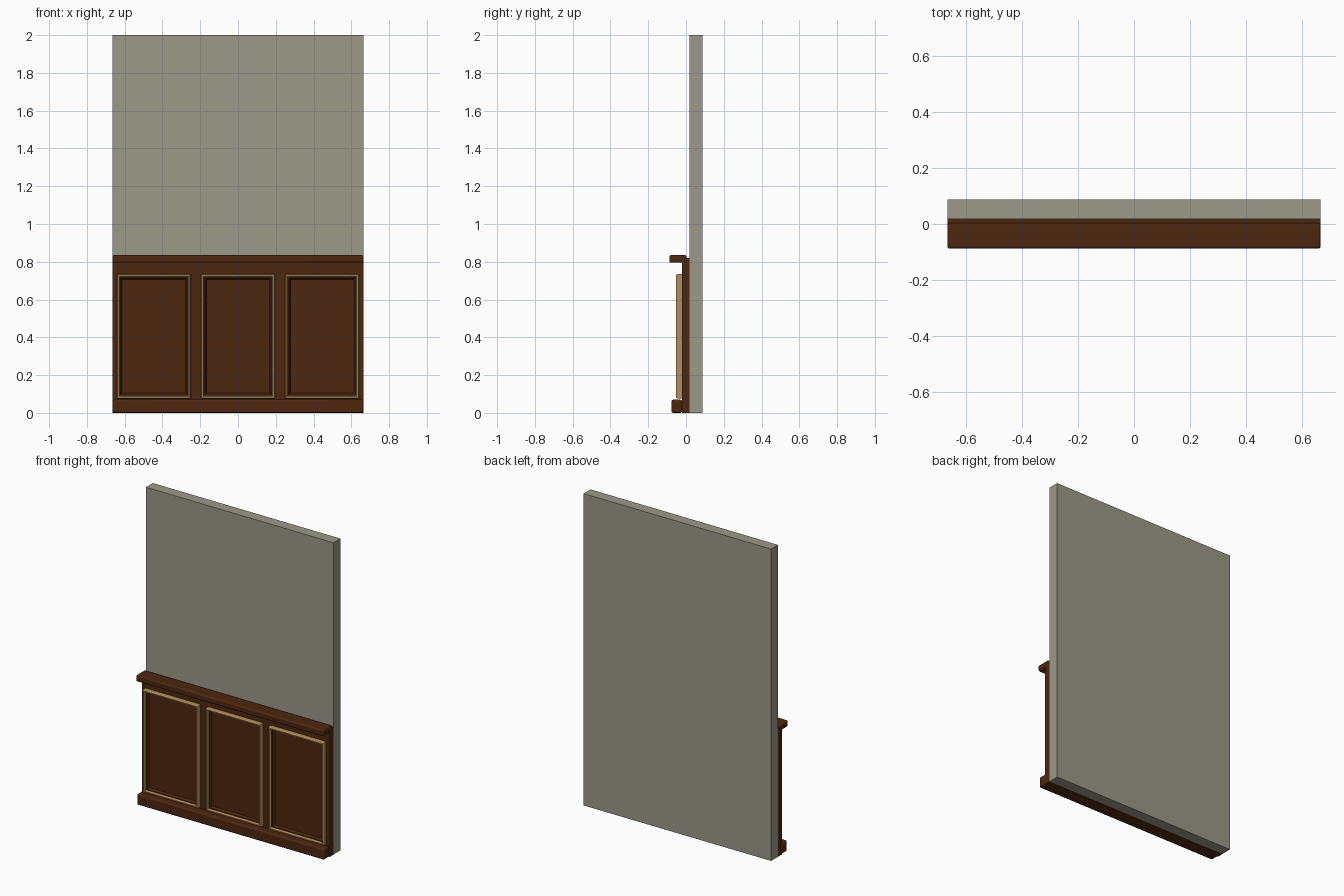
import bpy
import bmesh

if "Cube" in bpy.data.objects:
    bpy.data.objects.remove(bpy.data.objects["Cube"], do_unlink=True)


def material(name, rgb):
    mat = bpy.data.materials.new(name)
    mat.use_nodes = True
    mat.diffuse_color = (*rgb, 1)
    mat.node_tree.nodes["Principled BSDF"].inputs["Base Color"].default_value = (*rgb, 1)
    return mat


plaster = material("grey plaster", (0.33, 0.32, 0.25))
wood = material("dark wood", (0.075, 0.020, 0.005))
gold = material("gold trim", (0.45, 0.28, 0.10))


def finish(name, bm, mat, bevel=0):
    bmesh.ops.recalc_face_normals(bm, faces=bm.faces)
    mesh = bpy.data.meshes.new(name)
    bm.to_mesh(mesh)
    bm.free()
    mesh.materials.append(mat)
    obj = bpy.data.objects.new(name, mesh)
    bpy.context.collection.objects.link(obj)
    if bevel:
        mod = obj.modifiers.new("rounded edges", "BEVEL")
        mod.width = bevel
        mod.segments = 3
        bpy.ops.object.select_all(action="DESELECT")
        obj.select_set(True)
        bpy.context.view_layer.objects.active = obj
        bpy.ops.object.shade_smooth_by_angle()
    return obj


def box(name, xs, ys, zs, mat, bevel=0):
    bm = bmesh.new()
    bmesh.ops.create_cube(bm, size=1)
    for v in bm.verts:
        v.co = [r[0] if c < 0 else r[1] for c, r in zip(v.co, (xs, ys, zs))]
    return finish(name, bm, mat, bevel)


def frame(name, cx, half_w, zs, profile, mat):
    """Mitred rectangular moulding; profile holds (inset, y) pairs."""
    bm = bmesh.new()
    rings = []
    for inset, y in profile:
        x, lo, hi = half_w - inset, zs[0] + inset, zs[1] - inset
        corners = ((-x, lo), (x, lo), (x, hi), (-x, hi))
        rings.append([bm.verts.new((cx + px, y, pz)) for px, pz in corners])
    for a, b in zip(rings, rings[1:] + rings[:1]):
        for i in range(4):
            j = (i + 1) % 4
            bm.faces.new((a[i], a[j], b[j], b[i]))
    return finish(name, bm, mat)


HALF = 0.665

# Wall and panelled lower part
box("wall", (-HALF, HALF), (0.018, 0.088), (0, 2), plaster)
box("wainscot_board", (-HALF, HALF), (-0.022, 0.018), (0, 0.82), wood)
box("cap_rail", (-HALF, HALF), (-0.088, 0.003), (0.795, 0.836), wood, 0.010)
box("baseboard", (-HALF, HALF), (-0.078, -0.020), (0, 0.07), wood, 0.010)

# Three framed panels: gold moulding over a wooden backing strip
gold_profile = [(0, -0.022), (0, -0.045), (0.004, -0.052),
                (0.011, -0.052), (0.015, -0.045), (0.015, -0.022)]
wood_profile = [(0.013, -0.022), (0.013, -0.036), (0.020, -0.036), (0.028, -0.022)]
for side, cx in (("right", -0.445), ("middle", 0), ("left", 0.445)):
    frame(side + "_gold_moulding", cx, 0.196, (0.076, 0.734), gold_profile, gold)
    frame(side + "_inner_moulding", cx, 0.196, (0.076, 0.734), wood_profile, wood)
